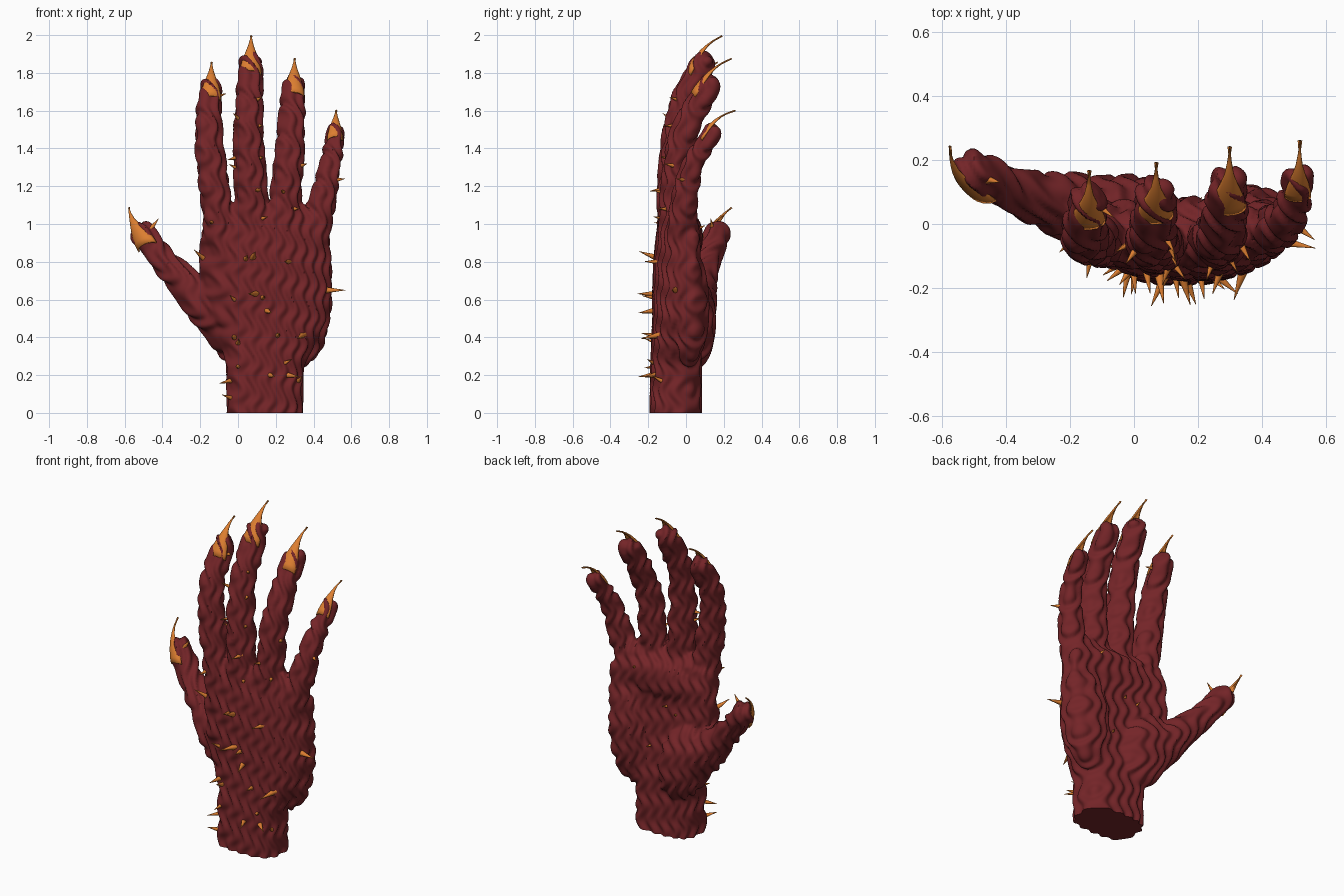
import bpy, bmesh, math
from mathutils import Vector, Matrix
from mathutils.bvhtree import BVHTree

if "Cube" in bpy.data.objects:
    bpy.data.objects.remove(bpy.data.objects["Cube"])


def material(name, rgb):
    m = bpy.data.materials.new(name)
    m.diffuse_color = (*rgb, 1)
    m.use_nodes = True
    m.node_tree.nodes["Principled BSDF"].inputs["Base Color"].default_value = m.diffuse_color
    return m


RED = material("dark red skin", (0.175, 0.018, 0.021))
ORANGE = material("orange horn", (0.72, 0.21, 0.03))


def make_object(name, bm, mat):
    me = bpy.data.meshes.new(name)
    bm.to_mesh(me)
    bm.free()
    me.materials.append(mat)
    ob = bpy.data.objects.new(name, me)
    bpy.context.collection.objects.link(ob)
    bpy.ops.object.select_all(action='DESELECT')
    ob.select_set(True)
    bpy.context.view_layer.objects.active = ob
    return ob


def spline(pts, t):
    """Catmull-Rom sample of points (x, y, z, radius)."""
    n = len(pts) - 1
    i = min(int(t * n), n - 1)
    f = t * n - i
    p = [Vector(pts[max(0, min(n, i + k))]) for k in (-1, 0, 1, 2)]
    return 0.5 * (2 * p[1] + (p[2] - p[0]) * f + (2 * p[0] - 5 * p[1] + 4 * p[2] - p[3]) * f * f
                  + (3 * p[1] - p[0] - 3 * p[2] + p[3]) * f ** 3)


# finger centre lines: x, y, z, radius
FINGERS = [
    [(-.08, -.06, .85, .07), (-.115, -.05, 1.12, .08), (-.15, -.04, 1.4, .073), (-.155, -.005, 1.57, .066),
     (-.145, .075, 1.72, .055)],
    [(.08, -.07, .85, .07), (.07, -.065, 1.15, .085), (.055, -.05, 1.45, .076), (.06, -.005, 1.66, .07),
     (.067, .09, 1.85, .06)],
    [(.24, -.07, .85, .07), (.25, -.055, 1.12, .08), (.275, -.03, 1.4, .073), (.285, .025, 1.56, .067),
     (.295, .125, 1.73, .058)],
    [(.37, -.04, .8, .07), (.425, -.02, 1.02, .072), (.465, .005, 1.2, .062), (.495, .05, 1.34, .053),
     (.515, .14, 1.485, .046)],
    [(-.03, .02, .42, .11), (-.16, .045, .56, .11), (-.28, .075, .69, .085), (-.39, .11, .8, .068),
     (-.5, .165, .945, .066)],
]
bm = bmesh.new()
for pts in FINGERS:
    for k in range(41):
        x, y, z, r = spline(pts, k / 40)
        bmesh.ops.create_uvsphere(bm, u_segments=16, v_segments=10, radius=r,
                                  matrix=Matrix.Translation((x, y, z)))

# palm and wrist: rounded sections z, x0, x1, y0, y1, cup
SECTIONS = [(-.06, -.05, .335, -.185, .075, 0), (.25, -.055, .34, -.18, .075, 0), (.38, -.08, .41, -.175, .07, .02),
            (.5, -.13, .47, -.17, .06, .04), (.65, -.185, .49, -.17, .05, .06), (.8, -.2, .49, -.165, .045, .07),
            (.95, -.19, .475, -.15, .04, .07), (1.05, -.17, .43, -.13, .02, .06), (1.1, -.12, .38, -.1, -.02, .04)]
N = 40
rings = []
for z, x0, x1, y0, y1, cup in SECTIONS:
    ring = []
    for k in range(N):
        a = 2 * math.pi * k / N
        c, s = math.cos(a), math.sin(a)
        u = math.copysign(abs(c) ** .65, c)
        v = math.copysign(abs(s) ** .65, s)
        ring.append(bm.verts.new(((x0 + x1) / 2 + u * (x1 - x0) / 2, (y0 + y1) / 2 + v * (y1 - y0) / 2 + cup * u * u, z)))
    rings.append(ring)
for a, b in zip(rings, rings[1:]):
    for k in range(N):
        bm.faces.new((a[k], a[(k + 1) % N], b[(k + 1) % N], b[k]))
bm.faces.new(rings[0][::-1])
bm.faces.new(rings[-1])

# thumb mound, little-finger mound and pads under the fingers: centre, radii, tilt
for c, r, tilt in [((-.03, .05, .48), (.155, .1, .25), -.4), ((.36, .015, .56), (.13, .1, .31), .06),
                   ((.15, .03, .93), (.29, .05, .11), 0)]:
    bmesh.ops.create_uvsphere(bm, u_segments=32, v_segments=20, radius=1, matrix=Matrix.Translation(c)
                              @ Matrix.Rotation(tilt, 4, 'Y') @ Matrix.Diagonal((*r, 1)))

# fuse into one skin
hand = make_object("hand", bm, RED)
rm = hand.modifiers.new("fuse", 'REMESH')
rm.mode = 'VOXEL'
rm.voxel_size = 0.011
sm = hand.modifiers.new("soften", 'SMOOTH')
sm.factor, sm.iterations = 0.5, 8
for m in ("fuse", "soften"):
    bpy.ops.object.modifier_apply(modifier=m)

# wavy ridges over the skin, then a flat cut at the wrist
bm = bmesh.new()
bm.from_mesh(hand.data)
bm.normal_update()
moves = []
for v in bm.verts:
    x, y, z = v.co
    phase = 2 * math.pi * (x + .8 * y) / .072 + 1.7 * math.sin(2 * math.pi * (z + .3 * x) / .17)
    moves.append(v.normal * (.0085 * math.sin(phase) + .002))
for v, d in zip(bm.verts, moves):
    v.co += d
cut = bmesh.ops.bisect_plane(bm, geom=bm.verts[:] + bm.edges[:] + bm.faces[:], plane_co=(0, 0, 0),
                             plane_no=(0, 0, 1), clear_inner=True)
bmesh.ops.edgenet_fill(bm, edges=[e for e in cut['geom_cut'] if isinstance(e, bmesh.types.BMEdge)])
for f in bm.faces:
    f.material_index = 0
tree = BVHTree.FromBMesh(bm)
bm.to_mesh(hand.data)
bm.free()
bpy.ops.object.shade_smooth_by_angle(angle=math.radians(50))


def surface(x, z):
    hit = tree.ray_cast(Vector((x, -1, z)), Vector((0, 1, 0)))
    if hit[0] is None:
        hit = tree.find_nearest(Vector((x, -.03, z)))
    return hit[0], hit[1]


# claws: curved tapering shells on the finger backs
TAPER = [(0, 1), (.12, .97), (.3, .78), (.5, .47), (.65, .26), (.8, .14), (1, .02)]


def claw(name, x, z, tip, hw, side=(1, 0, 0)):
    base = surface(x, z)[0] + Vector((0, -.008, 0))
    tip, side = Vector(tip), Vector(side).normalized()
    out = side.cross((tip - base).normalized()).normalized()
    bm = bmesh.new()
    rows = []
    for t, w in TAPER:
        c = base.lerp(tip, t) + out * .09 * t * (1 - t)
        rows.append([bm.verts.new(c + side * hw * w * math.sin(a) - out * hw * w * .75 * (1 - math.cos(a)))
                     for a in [math.radians(80 * k / 5) for k in range(-5, 6)]])
    for a, b in zip(rows, rows[1:]):
        for k in range(10):
            bm.faces.new((a[k], a[k + 1], b[k + 1], b[k]))
    ob = make_object(name, bm, ORANGE)
    so = ob.modifiers.new("thickness", 'SOLIDIFY')
    so.thickness, so.offset = .009, -1
    bpy.ops.object.shade_smooth_by_angle(angle=math.radians(50))


claw("index_claw", -.145, 1.68, (-.14, .165, 1.86), .057)
claw("middle_claw", .065, 1.815, (.07, .19, 2.0), .06)
claw("ring_claw", .295, 1.70, (.3, .24, 1.88), .057)
claw("little_claw", .513, 1.465, (.52, .26, 1.605), .043)
claw("thumb_claw", -.505, .89, (-.58, .24, 1.09), .066, (.7, -.5, .4))

# horn spikes on the back of the hand: x, z, length
SPIKES = [(-.185, .82, .08), (.04, .815, .07), (.08, .825, .09), (.265, .8, .06), (.47, .65, .1), (-.02, .6, .05),
          (.09, .63, .09), (.13, .61, .07), (.155, .54, .08), (-.02, .4, .08), (0, .37, .07), (.21, .41, .07),
          (.34, .41, .09), (-.04, .17, .07), (-.04, .08, .06), (.17, .2, .07), (.265, .2, .08), (.25, .265, .05),
          (.32, .17, .06), (0, .245, .05), (-.14, 1.01, .05), (.13, 1.03, .05), (.105, 1.18, .05), (.24, 1.17, .04),
          (.3, 1.08, .05), (-.015, 1.35, .05), (-.015, 1.3, .04), (.12, 1.35, .04), (.34, 1.31, .05),
          (0, 1.56, .05), (.115, 1.52, .04), (.105, 1.66, .045), (-.095, 1.68, .04), (.53, 1.235, .045),
          (-.45, .99, .05)]


def cone(bm, p, n, length):
    n = (n + Vector((0, 0, .12))).normalized()
    q = n.to_track_quat('Z', 'Y').to_matrix().to_4x4()
    bmesh.ops.create_cone(bm, cap_ends=True, segments=10, radius1=.1 * length + .009, radius2=.0008,
                          depth=length + .02, matrix=Matrix.Translation(p + n * (length / 2 - .01)) @ q)


bm = bmesh.new()
for x, z, length in SPIKES:
    cone(bm, *surface(x, z), length)
# a few small spikes on the palm side
for x, z in [(.1, .78), (.03, .75), (.2, .52), (.3, .98)]:
    p, n = tree.ray_cast(Vector((x, 1, z)), Vector((0, -1, 0)))[:2]
    cone(bm, p, n, .03)
make_object("horn_spikes", bm, ORANGE)
bpy.ops.object.shade_smooth_by_angle(angle=math.radians(50))
